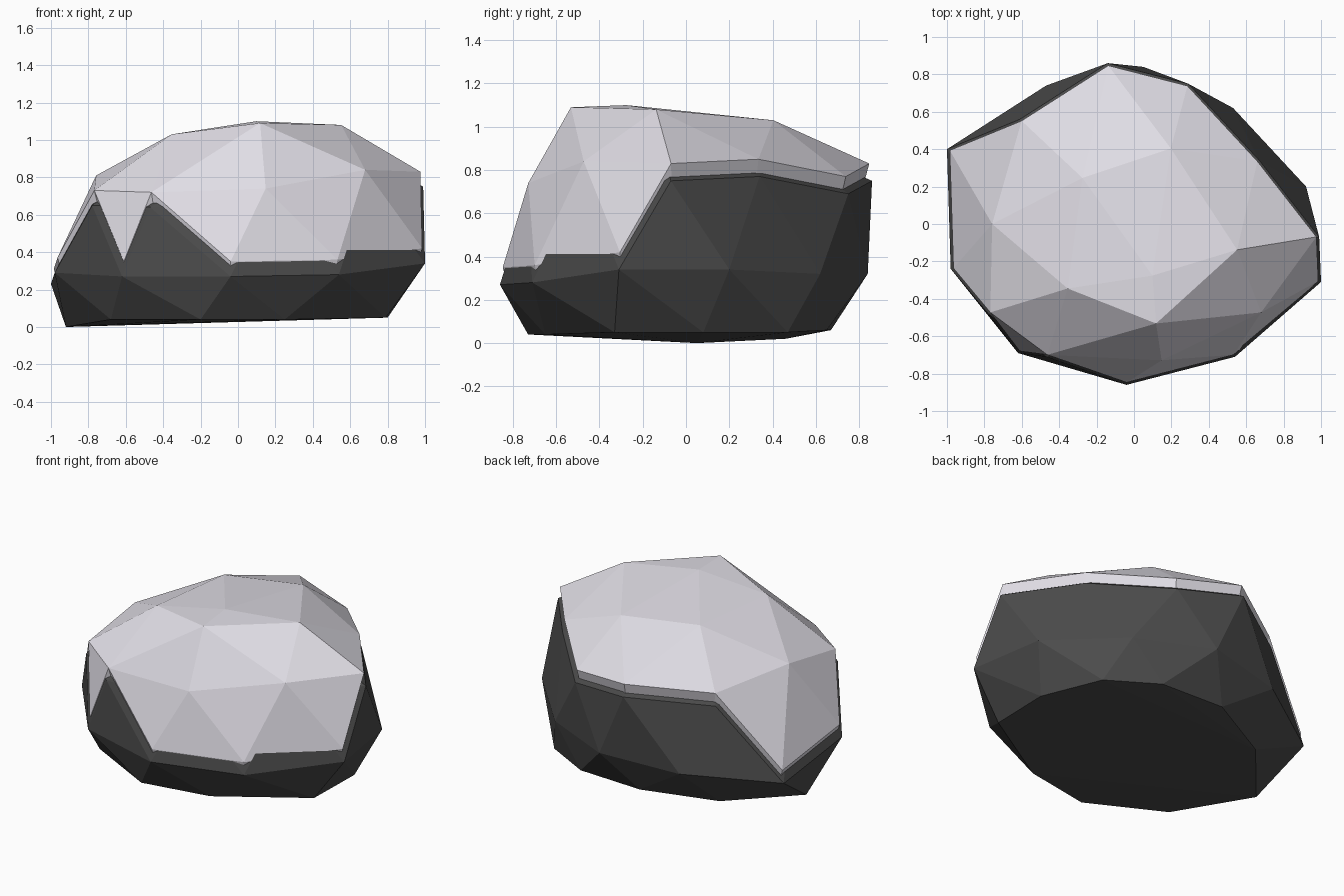
import bpy, bmesh

if "Cube" in bpy.data.objects:
    bpy.data.objects.remove(bpy.data.objects["Cube"])

SNOW_DEPTH = 0.08

# Rock rings, bottom to top
base = [(-.92, .05, 0), (-.68, -.48, .04), (-.2, -.73, .04), (.25, -.65, .04), (.79, -.33, .05),
        (.8, .08, .05), (.64, .47, .05), (.32, .65, .06), (-.13, .67, .06), (-.57, .46, .02)]
waist = [(-.62, -.69, .27), (-.04, -.86, .27), (.54, -.71, .28), (1, -.31, .34), (.92, .2, .34),
         (.53, .62, .32), (.05, .84, .32), (-.47, .74, .28), (-1, .4, .23), (-.98, -.24, .29)]
shoulder = [(.99, -.07, .75), (.67, .34, .77), (.29, .75, .69), (-.14, .86, .75), (-.61, .56, .7),
            (-.77, 0, .73), (-.78, -.48, .65), (-.47, -.71, .64), (.15, -.74, .66), (.69, -.48, .76)]
crown = [(.1, -.28, 1.02), (.56, -.14, 1.0), (.12, -.54, 1.01), (-.36, -.35, .95),
         (-.28, .25, .95), (.2, .41, .95)]


def finish(bm, name, color):
    bmesh.ops.recalc_face_normals(bm, faces=bm.faces)
    mesh = bpy.data.meshes.new(name)
    bm.to_mesh(mesh)
    obj = bpy.data.objects.new(name, mesh)
    bpy.context.collection.objects.link(obj)
    mat = bpy.data.materials.new(name + "_material")
    mat.diffuse_color = (*color, 1)
    mat.use_nodes = True
    mat.node_tree.nodes["Principled BSDF"].inputs["Base Color"].default_value = mat.diffuse_color
    mesh.materials.append(mat)


def snowy(v):
    x, y, z = v.co
    return z > .5 or (z > .2 and (y < 0 or x < -.9))


# Faceted rock body
rock = bmesh.new()
for p in base + waist + shoulder + crown:
    rock.verts.new(p)
bmesh.ops.convex_hull(rock, input=rock.verts)
bmesh.ops.recalc_face_normals(rock, faces=rock.faces)
rock.normal_update()

# Snow cap: the upward faces, lifted, with a rim tucked back into the rock
snow = rock.copy()
bare = [f for f in snow.faces if f.normal.z < .15 or not all(snowy(v) for v in f.verts)]
bmesh.ops.delete(snow, geom=bare, context='FACES')
top = list(snow.verts)
rim_edges = [e for e in snow.edges if e.is_boundary]
result = bmesh.ops.extrude_edge_only(snow, edges=rim_edges)
rim = [g for g in result["geom"] if isinstance(g, bmesh.types.BMVert)]
for v in rim:
    v.co.x *= .96
    v.co.y *= .96
for v in top:
    v.co.x *= .985
    v.co.y *= .985
    v.co.z += SNOW_DEPTH

finish(rock, "rock", (.07, .07, .07))
finish(snow, "snow_cap", (.75, .73, .79))
